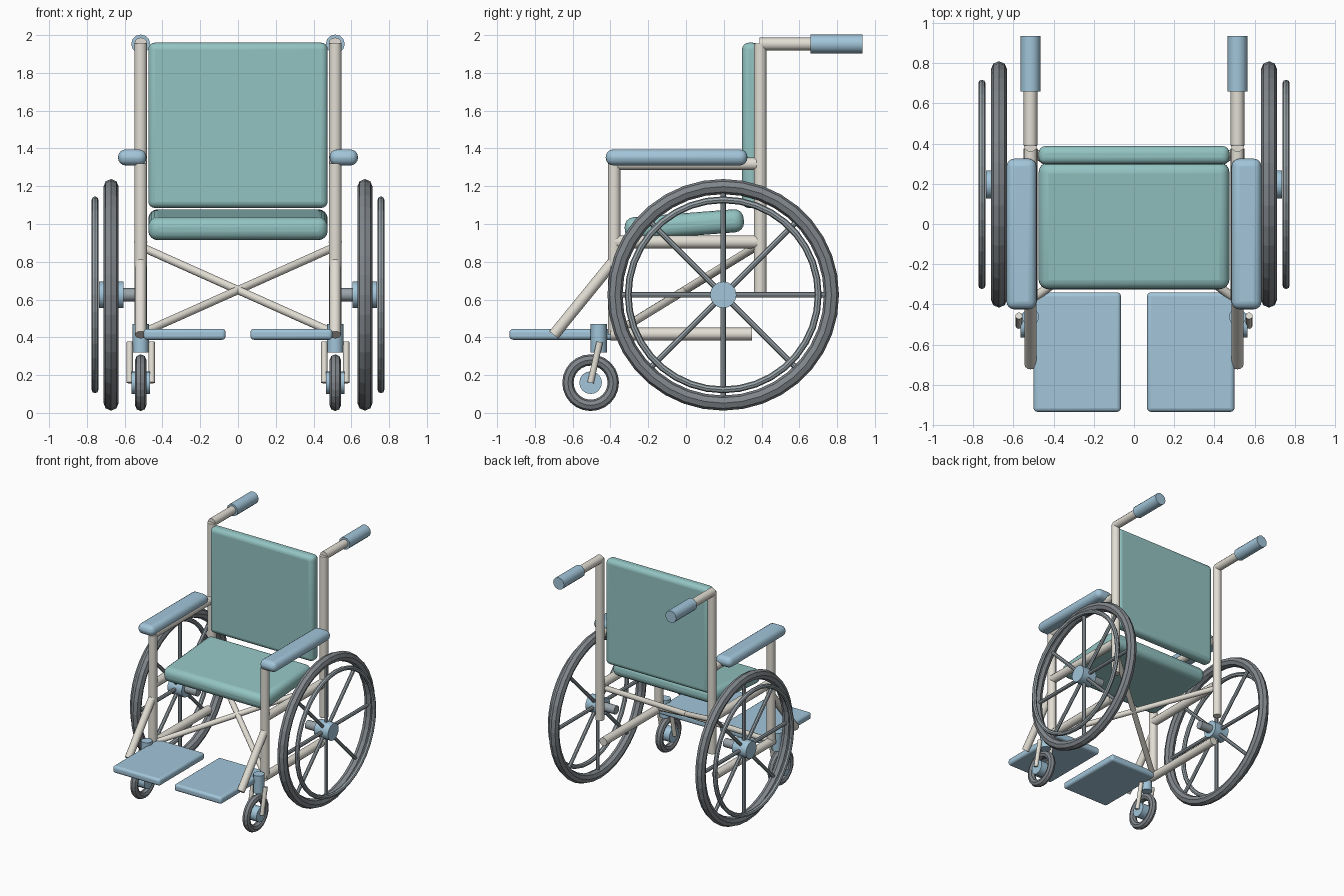
import bpy, math
from mathutils import Vector

if "Cube" in bpy.data.objects:
    bpy.data.objects.remove(bpy.data.objects["Cube"])


def material(name, rgb):
    m = bpy.data.materials.new(name)
    m.diffuse_color = (*rgb, 1)
    m.use_nodes = True
    m.node_tree.nodes["Principled BSDF"].inputs["Base Color"].default_value = m.diffuse_color
    return m


TEAL = material("teal_fabric", (0.29, 0.55, 0.54))
BLUE = material("blue_plastic", (0.36, 0.56, 0.70))
CREAM = material("cream_tube", (0.76, 0.73, 0.66))
RUBBER = material("dark_rubber", (0.22, 0.24, 0.26))
STEEL = material("grey_steel", (0.32, 0.37, 0.40))


def finish(name, mat, smooth=True):
    o = bpy.context.object
    o.name = name
    o.data.materials.append(mat)
    if smooth:
        bpy.ops.object.shade_smooth_by_angle(angle=math.radians(35))
    return o


def tube(name, a, b, r, mat, sides=12):
    a, b = Vector(a), Vector(b)
    d = b - a
    bpy.ops.mesh.primitive_cylinder_add(
        vertices=sides, radius=r, depth=d.length, location=(a + b) / 2,
        rotation=d.to_track_quat('Z', 'Y').to_euler())
    return finish(name, mat)


def pad(name, lo, hi, bevel, mat, tilt=0):
    lo, hi = Vector(lo), Vector(hi)
    bpy.ops.mesh.primitive_cube_add(size=1, location=(lo + hi) / 2)
    o = bpy.context.object
    o.scale = hi - lo
    bpy.ops.object.transform_apply(location=False, rotation=False, scale=True)
    o.rotation_euler.x = tilt
    m = o.modifiers.new("rounding", 'BEVEL')
    m.width, m.segments = bevel, 4
    return finish(name, mat)


def ring(name, loc, major, minor, mat, segs=36):
    bpy.ops.mesh.primitive_torus_add(
        major_radius=major, minor_radius=minor, major_segments=segs,
        minor_segments=8, location=loc, rotation=(0, math.pi / 2, 0))
    return finish(name, mat, smooth=False)


# upholstery
pad("backrest", (-0.475, 0.297, 1.085), (0.475, 0.388, 1.96), 0.035, TEAL)
pad("seat", (-0.475, -0.325, 0.935), (0.475, 0.307, 1.057), 0.05, TEAL, math.radians(4.5))

for s, side in ((-1, "left"), (1, "right")):
    x = 0.515 * s

    def n(part):
        return side + "_" + part

    # frame tubes
    tube(n("back_post"), (x, 0.393, 0.62), (x, 0.393, 1.955), 0.034, CREAM)
    tube(n("push_bar"), (x, 0.39, 1.953), (x, 0.68, 1.953), 0.034, CREAM)
    tube(n("hand_grip"), (x, 0.66, 1.953), (x, 0.935, 1.953), 0.05, BLUE)
    tube(n("front_post"), (x, -0.38, 0.415), (x, -0.38, 1.32), 0.034, CREAM)
    tube(n("arm_rail"), (x, -0.38, 1.318), (x, 0.372, 1.318), 0.033, CREAM)
    tube(n("seat_rail"), (x, -0.38, 0.905), (x, 0.375, 0.905), 0.035, CREAM)
    tube(n("lower_rail"), (x, -0.40, 0.417), (x, 0.35, 0.417), 0.034, CREAM)
    tube(n("leg_tube"), (x, -0.385, 0.80), (x, -0.70, 0.413), 0.03, CREAM)
    tube(n("cross_brace"), (x, 0.37, 0.88), (-x, -0.38, 0.42), 0.022, CREAM)

    # armrest and footplate
    xs = sorted((0.485 * s, 0.635 * s))
    pad(n("armrest"), (xs[0], -0.425, 1.31), (xs[1], 0.325, 1.395), 0.04, BLUE)
    xs = sorted((0.065 * s, 0.5 * s))
    pad(n("footplate"), (xs[0], -0.935, 0.387), (xs[1], -0.34, 0.445), 0.02, BLUE)

    # caster
    c = Vector((x, -0.505, 0.16))
    tube(n("caster_stem"), (x, -0.462, 0.32), (x, -0.462, 0.47), 0.043, BLUE)
    ring(n("caster_tyre"), c, 0.12, 0.03, RUBBER, 24)
    tube(n("caster_hub"), c - Vector((0.05, 0, 0)), c + Vector((0.05, 0, 0)), 0.06, BLUE, 16)
    for k, end in ((-1, "a"), (1, "b")):
        fx = x + 0.058 * k
        tube(n("caster_fork_" + end), (fx, -0.505, 0.16), (fx, -0.457, 0.375), 0.017, CREAM)

    # drive wheel
    w = Vector((0.672 * s, 0.197, 0.625))
    ring(n("wheel_tyre"), w, 0.573, 0.04, RUBBER)
    ring(n("push_rim"), (0.757 * s, w.y, w.z), 0.503, 0.018, STEEL)
    tube(n("wheel_hub"), w - Vector((0.065, 0, 0)), w + Vector((0.065, 0, 0)), 0.07, BLUE, 16)
    tube(n("axle"), (0.50 * s, w.y, w.z), w, 0.035, STEEL)
    for i in range(8):
        a = i * math.pi / 4
        d = Vector((0, math.cos(a), math.sin(a)))
        tube(n("spoke_%d" % (i + 1)), w + d * 0.04, w + d * 0.55, 0.015, STEEL, 8)
